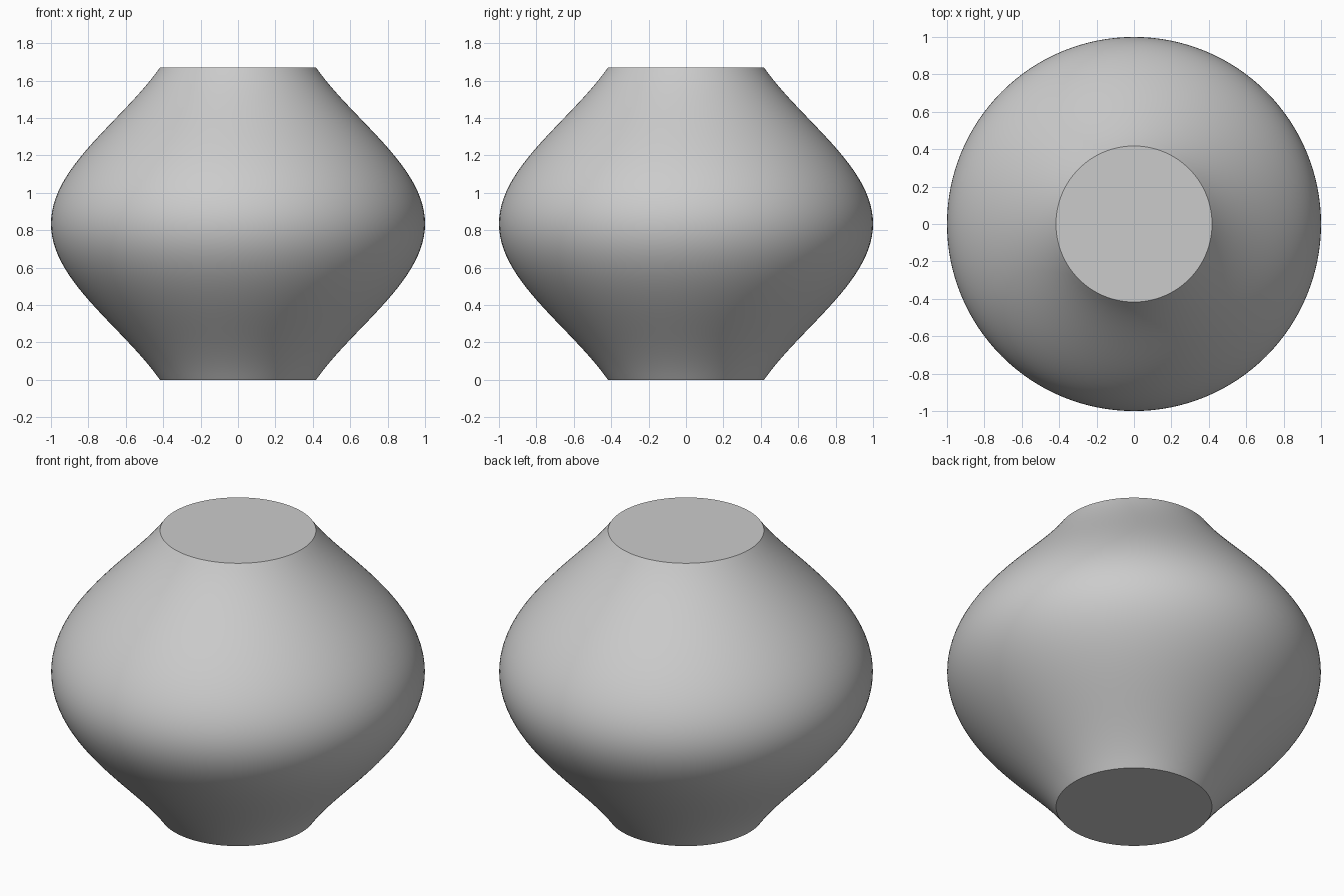
import bpy
import bmesh
import math

default_cube = bpy.data.objects.get("Cube")
if default_cube:
    bpy.data.objects.remove(default_cube, do_unlink=True)

HEIGHT = 1.67
SEGMENTS = 128
RINGS = 48


def body_radius(z):
    """Bulging profile, symmetric about mid height, easing out at both ends."""
    return 1 - 0.344 * (1 - math.cos(2.8 * (z - HEIGHT / 2)))


# Single plain grey material
grey = bpy.data.materials.new("plain grey")
grey.use_nodes = True
colour = (0.6, 0.6, 0.6, 1)
grey.diffuse_color = colour
grey.node_tree.nodes["Principled BSDF"].inputs["Base Color"].default_value = colour

# Turned body: stacked rings joined by quads
bm = bmesh.new()
rings = []
for i in range(RINGS + 1):
    z = HEIGHT * i / RINGS
    r = body_radius(z)
    rings.append([
        bm.verts.new((r * math.cos(a), r * math.sin(a), z))
        for a in (math.tau * s / SEGMENTS for s in range(SEGMENTS))
    ])
for low, high in zip(rings, rings[1:]):
    for s in range(SEGMENTS):
        n = (s + 1) % SEGMENTS
        bm.faces.new((low[s], low[n], high[n], high[s]))

# Flat bottom and top caps
bm.faces.new(rings[0][::-1])
bm.faces.new(rings[-1])

mesh = bpy.data.meshes.new("vase_body")
bm.to_mesh(mesh)
bm.free()
mesh.materials.append(grey)
body = bpy.data.objects.new("vase_body", mesh)
bpy.context.collection.objects.link(body)

# Smooth sides with crisp cap rims
bpy.context.view_layer.objects.active = body
body.select_set(True)
bpy.ops.object.shade_smooth_by_angle(angle=math.radians(30))
